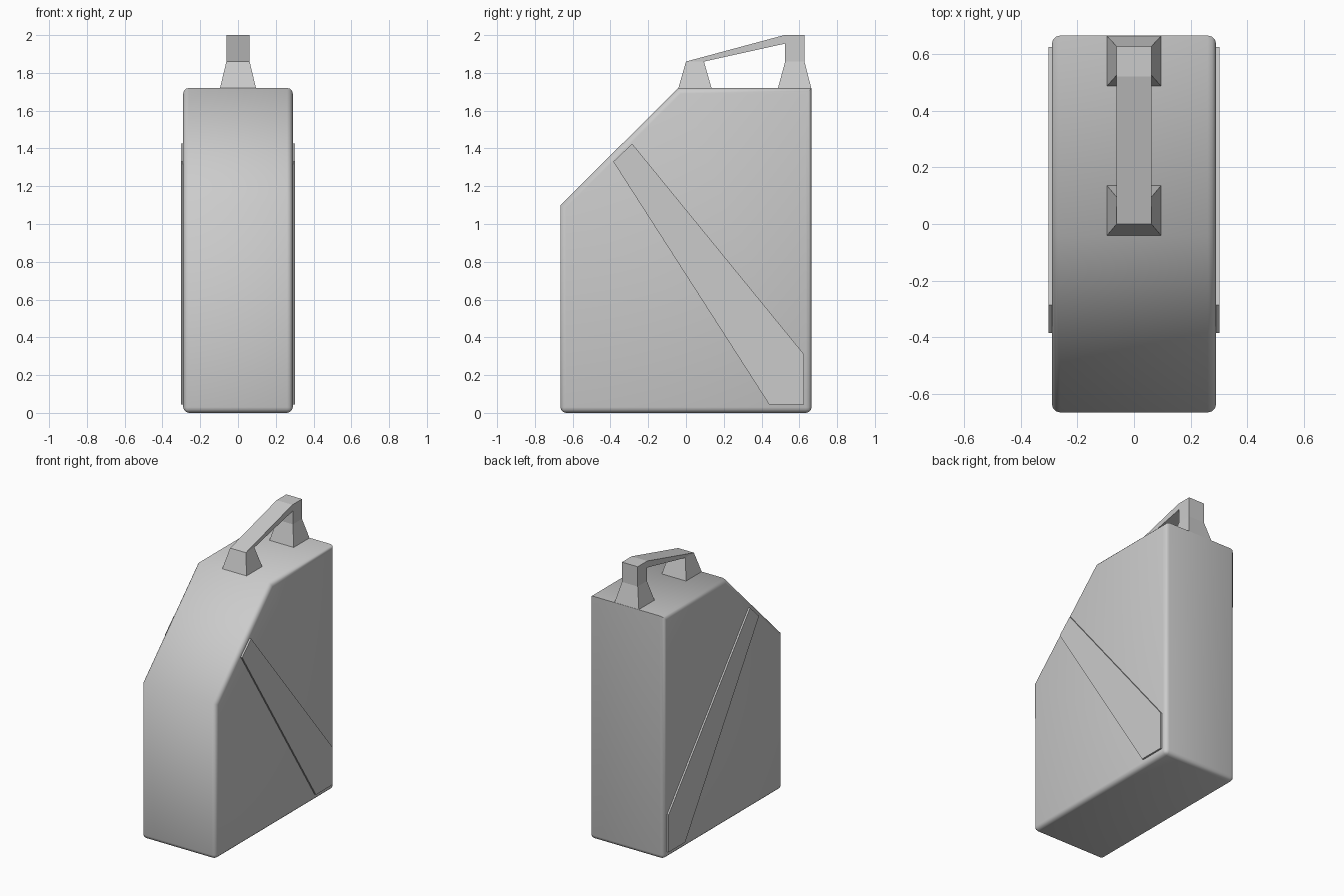
import bpy, bmesh, math

if "Cube" in bpy.data.objects:
    bpy.data.objects.remove(bpy.data.objects["Cube"])


def finish(bm, name):
    bmesh.ops.recalc_face_normals(bm, faces=bm.faces)
    mesh = bpy.data.meshes.new(name)
    bm.to_mesh(mesh)
    bm.free()
    ob = bpy.data.objects.new(name, mesh)
    bpy.context.collection.objects.link(ob)
    return ob


def prism(points, x0, x1):
    """Extrude a (y, z) outline from x0 to x1."""
    bm = bmesh.new()
    a = [bm.verts.new((x0, y, z)) for y, z in points]
    b = [bm.verts.new((x1, y, z)) for y, z in points]
    n = len(points)
    bm.faces.new(a)
    bm.faces.new(b)
    for i in range(n):
        j = (i + 1) % n
        bm.faces.new((a[i], a[j], b[j], b[i]))
    return bm


# Can body: rounded side outlines and base, crisp front slope
bm = prism([(-.665, 0), (.665, 0), (.665, 1.72), (-.04, 1.72), (-.665, 1.10)], -.29, .29)
edges = []
for e in bm.edges:
    p, q = (v.co for v in e.verts)
    across = abs(p.x - q.x) > .1
    if not across or p.z < .01:
        edges.append(e)
bmesh.ops.bevel(bm, geom=edges, offset=.03, segments=3, profile=.5, affect='EDGES')
body = finish(bm, "can_body")
bpy.context.view_layer.objects.active = body
body.select_set(True)
bpy.ops.object.shade_smooth_by_angle(angle=math.radians(50))

# Raised diagonal panels, one per side
panel = [(-.385, 1.33), (-.285, 1.425), (.625, .31), (.625, .045), (.44, .045)]
for side, label in ((1, "right"), (-1, "left")):
    finish(prism(panel, side * .28, side * .302), label + "_side_panel")

# Carry handle with flared feet
P = [(-.04, 1.72), (.135, 1.72), (.095, 1.86), (.525, 1.955), (.525, 1.86), (.487, 1.72),
     (.663, 1.72), (.627, 1.86), (.627, 2.0), (.52, 2.0), (0, 1.86)]
side_faces = [(0, 1, 2, 10), (10, 2, 3, 9), (9, 3, 8), (3, 4, 7, 8), (4, 5, 6, 7)]
bm = bmesh.new()
rows = []
for s in (-1, 1):
    row = [bm.verts.new((s * (.095 if z < 1.8 else .0615), y, z)) for y, z in P]
    for f in side_faces:
        bm.faces.new([row[i] for i in f])
    rows.append(row)
for i in range(len(P)):
    j = (i + 1) % len(P)
    bm.faces.new((rows[0][i], rows[0][j], rows[1][j], rows[1][i]))
finish(bm, "carry_handle")
